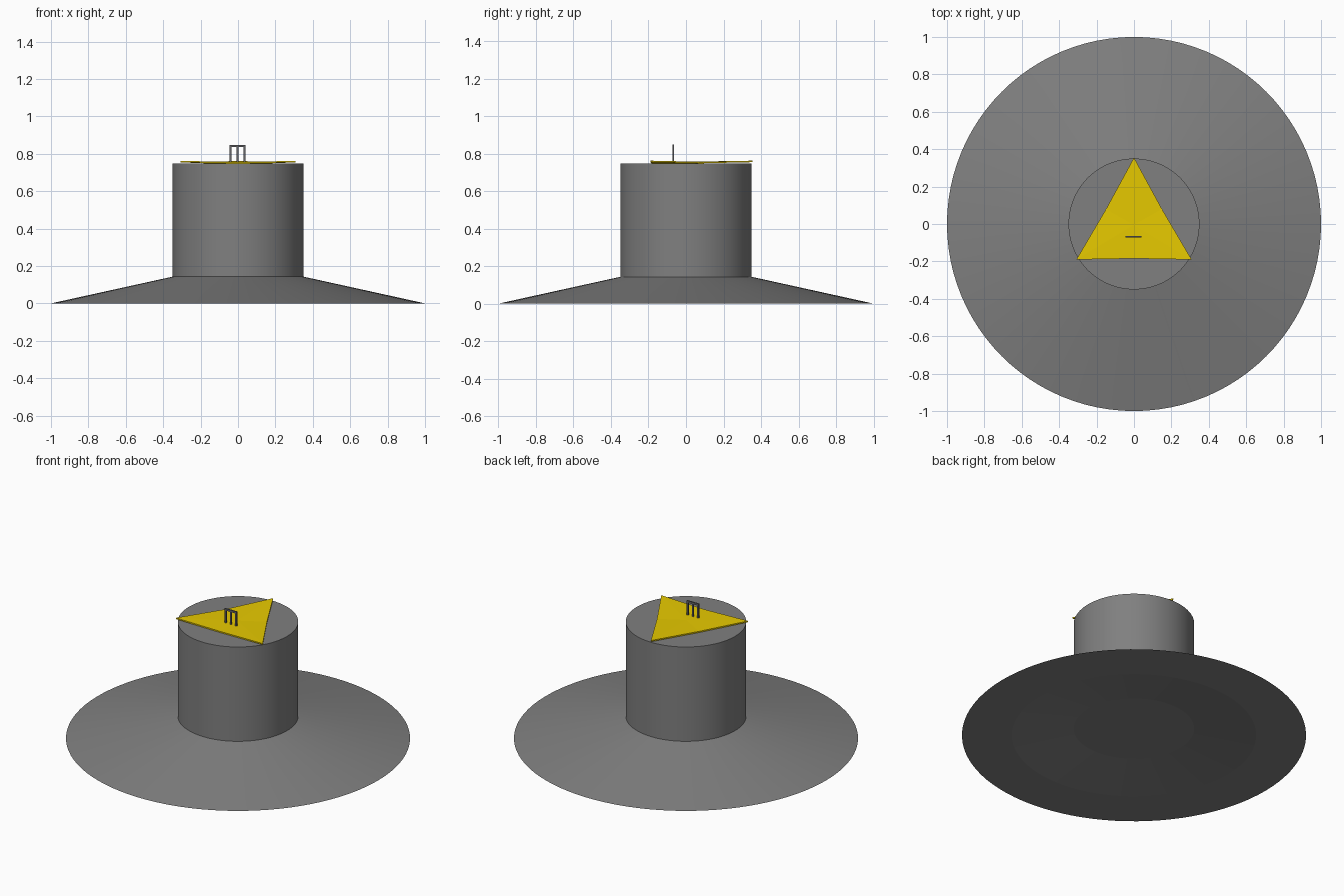
import bpy, bmesh, math

if "Cube" in bpy.data.objects:
    bpy.data.objects.remove(bpy.data.objects["Cube"])


def material(name, rgb):
    m = bpy.data.materials.new(name)
    m.diffuse_color = (*rgb, 1)
    m.use_nodes = True
    m.node_tree.nodes["Principled BSDF"].inputs["Base Color"].default_value = m.diffuse_color
    return m


grey = material("felt grey", (0.215, 0.215, 0.215))
yellow = material("yellow", (0.83, 0.61, 0.0))
dark = material("dark grey", (0.13, 0.13, 0.14))


def finish(bm, name, mat):
    bmesh.ops.recalc_face_normals(bm, faces=bm.faces)
    me = bpy.data.meshes.new(name)
    bm.to_mesh(me)
    bm.free()
    me.materials.append(mat)
    ob = bpy.data.objects.new(name, me)
    bpy.context.collection.objects.link(ob)
    return ob


def lathe(name, profile, mat, sides=96):
    """Stack of rings with a flat cap at each end."""
    bm = bmesh.new()
    rings = []
    for r, z in profile:
        rings.append([bm.verts.new((r * math.cos(2 * math.pi * i / sides),
                                    r * math.sin(2 * math.pi * i / sides), z))
                      for i in range(sides)])
    for a, b in zip(rings, rings[1:]):
        for i in range(sides):
            j = (i + 1) % sides
            bm.faces.new((a[i], a[j], b[j], b[i]))
    bm.faces.new(rings[0])
    bm.faces.new(rings[-1])
    ob = finish(bm, name, mat)
    bpy.context.view_layer.objects.active = ob
    ob.select_set(True)
    bpy.ops.object.shade_smooth_by_angle(angle=math.radians(6))
    ob.select_set(False)
    return ob


# Shallow dished underside, sloping brim and straight crown in one shell
lathe("brim_and_crown", [(0.35, 0.045), (0.71, 0), (1.0, 0),
                         (0.35, 0.143), (0.35, 0.748)], grey)

# Thin triangular plate whose edges sag slightly between the corners
corners = [(0, 0.355), (-0.308, -0.19), (0.308, -0.19)]
outline = []
for (x, y), (u, v) in zip(corners, corners[1:] + corners[:1]):
    outline += [(x, y, 0.754), ((x + u) / 2 * 0.97, (y + v) / 2 * 0.97, 0.748)]
bm = bmesh.new()
base = [bm.verts.new(p) for p in outline]
middle = bm.verts.new((0, -0.005, 0.748))
faces = [bm.faces.new((base[i], base[(i + 1) % 6], middle)) for i in range(6)]
top = bmesh.ops.extrude_face_region(bm, geom=faces, use_keep_orig=True)["geom"]
bmesh.ops.translate(bm, vec=(0, 0, 0.008),
                    verts=[v for v in top if isinstance(v, bmesh.types.BMVert)])
finish(bm, "triangle_plate", yellow)


def box(name, centre, size, mat):
    bm = bmesh.new()
    bmesh.ops.create_cube(bm, size=1)
    bmesh.ops.scale(bm, vec=size, verts=bm.verts)
    bmesh.ops.translate(bm, vec=centre, verts=bm.verts)
    finish(bm, name, mat)


# Three-legged bracket standing on the plate
for i, x in enumerate((-0.039, -0.002, 0.035)):
    box(f"bracket_leg_{i + 1}", (x, -0.068, 0.796), (0.011, 0.009, 0.09), dark)
box("bracket_bar", (-0.002, -0.068, 0.842), (0.086, 0.009, 0.012), dark)
